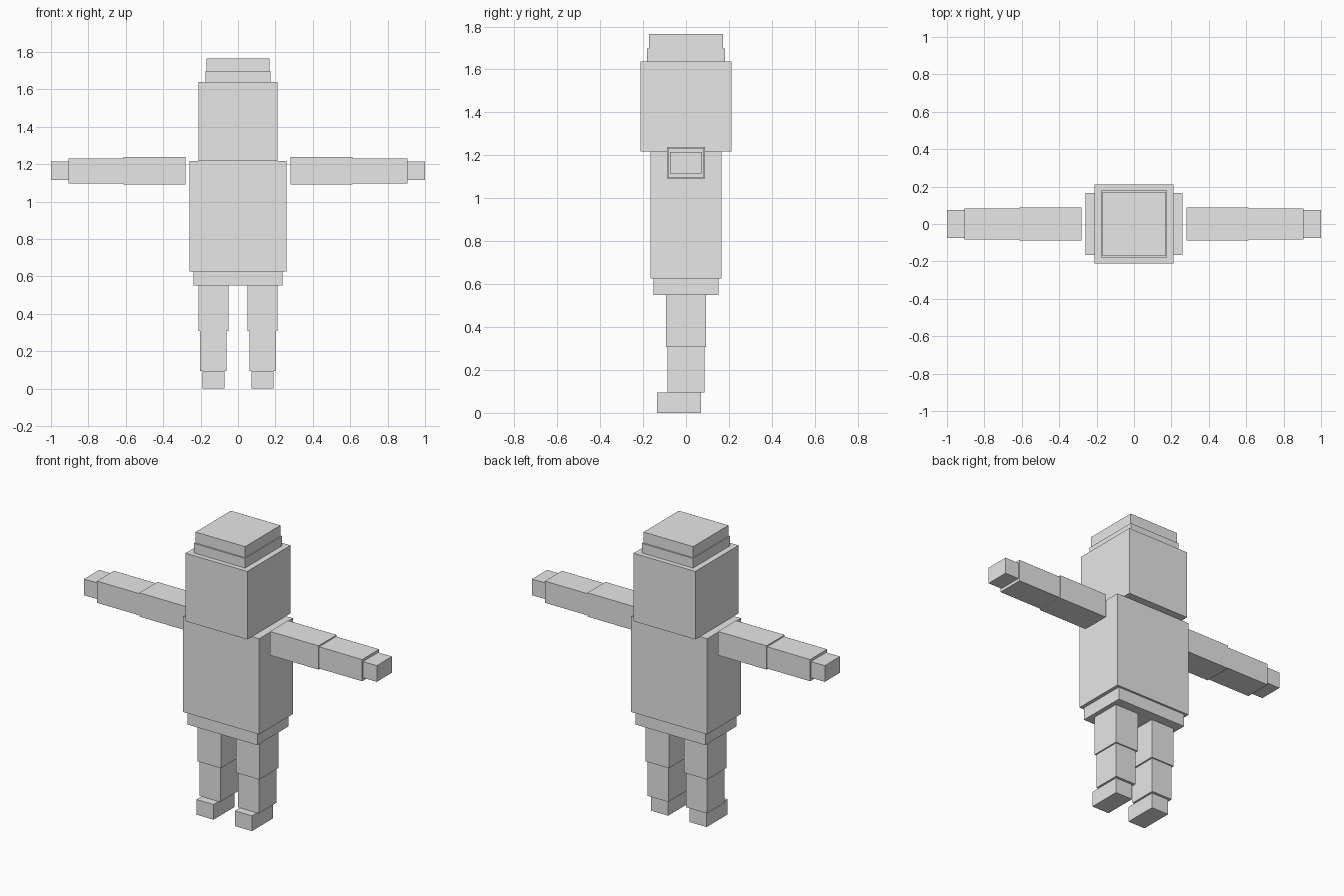
import bpy
import bmesh
from mathutils import Vector

cube = bpy.data.objects.get("Cube")
if cube:
    bpy.data.objects.remove(cube, do_unlink=True)

# One plain grey for the whole figure
grey = bpy.data.materials.new("light grey")
grey.use_nodes = True
COLOUR = (0.8, 0.8, 0.8, 1.0)
grey.diffuse_color = COLOUR
grey.node_tree.nodes["Principled BSDF"].inputs["Base Color"].default_value = COLOUR


def box(name, x, y, z):
    """Flat-shaded box spanning the given (min, max) ranges."""
    lo, hi = Vector((x[0], y[0], z[0])), Vector((x[1], y[1], z[1]))
    size = hi - lo
    bm = bmesh.new()
    bmesh.ops.create_cube(bm, size=1)
    bmesh.ops.scale(bm, vec=size, verts=bm.verts)
    mesh = bpy.data.meshes.new(name)
    bm.to_mesh(mesh)
    bm.free()
    mesh.materials.append(grey)
    obj = bpy.data.objects.new(name, mesh)
    obj.location = (lo + hi) / 2
    bpy.context.collection.objects.link(obj)


# Central stack: name, half width, half depth, bottom, top
for name, w, d, z0, z1 in [
    ("pelvis", 0.238, 0.152, 0.55, 0.627),
    ("torso", 0.26, 0.165, 0.627, 1.218),
    ("head", 0.211, 0.211, 1.218, 1.638),
    ("hat_brim", 0.175, 0.181, 1.638, 1.697),
    ("hat_top", 0.169, 0.172, 1.697, 1.765),
]:
    box(name, (-w, w), (-d, d), (z0, z1))

# Limbs: name, inner x, outer x, front y, back y, bottom, top
LIMBS = [
    ("upper_arm", 0.28, 0.612, -0.088, 0.088, 1.092, 1.239),
    ("forearm", 0.612, 0.906, -0.083, 0.083, 1.097, 1.231),
    ("hand", 0.906, 1.0, -0.074, 0.074, 1.115, 1.215),
    ("thigh", 0.051, 0.211, -0.094, 0.094, 0.308, 0.55),
    ("shin", 0.061, 0.203, -0.086, 0.086, 0.094, 0.308),
    ("foot", 0.073, 0.19, -0.135, 0.07, 0.0, 0.094),
]
for side, s in (("left", 1), ("right", -1)):
    for name, x0, x1, y0, y1, z0, z1 in LIMBS:
        box(f"{side}_{name}", sorted((s * x0, s * x1)), (y0, y1), (z0, z1))
